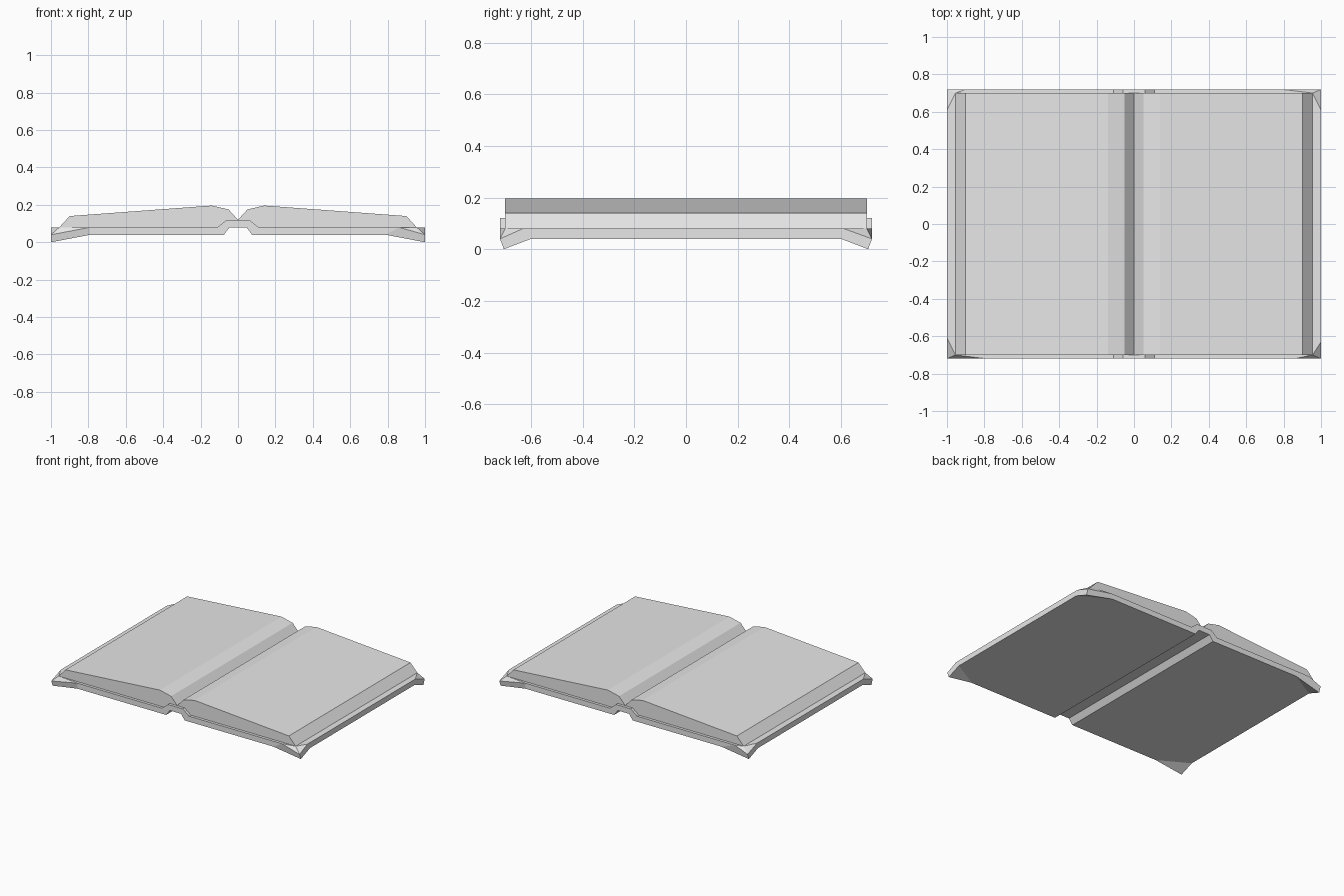
import bpy
import bmesh

cube = bpy.data.objects.get("Cube")
if cube:
    bpy.data.objects.remove(cube, do_unlink=True)

grey = bpy.data.materials.new("plain_grey")
grey.use_nodes = True
grey.diffuse_color = (0.8, 0.8, 0.8, 1)
grey.node_tree.nodes["Principled BSDF"].inputs["Base Color"].default_value = (0.8, 0.8, 0.8, 1)


def face(bm, *points):
    bm.faces.new([bm.verts.new(p) for p in points])


def finish(bm, name):
    bmesh.ops.remove_doubles(bm, verts=bm.verts, dist=0.0005)
    bmesh.ops.recalc_face_normals(bm, faces=bm.faces)
    mesh = bpy.data.meshes.new(name)
    bm.to_mesh(mesh)
    bm.free()
    mesh.materials.append(grey)
    bpy.context.collection.objects.link(bpy.data.objects.new(name, mesh))


def prism(bm, profile, depth, open_sides=()):
    """Extrude an xz profile from -depth to depth along y."""
    for y in (-depth, depth):
        face(bm, *[(x, y, z) for x, z in profile])
    for i, (x1, z1) in enumerate(profile):
        x2, z2 = profile[(i + 1) % len(profile)]
        if i not in open_sides:
            face(bm, (x1, -depth, z1), (x2, -depth, z2), (x2, depth, z2), (x1, depth, z1))


# Page blocks, one on each side of the gutter
page = [(0, 0.12), (0.05, 0.175), (0.14, 0.196), (0.9, 0.14),
        (0.955, 0.08), (0.11, 0.08), (0.06, 0.12)]
for name, s in (("left_pages", 1), ("right_pages", -1)):
    bm = bmesh.new()
    prism(bm, [(s * x, z) for x, z in page], 0.70)
    finish(bm, name)

# Cover: raised spine, open where the boards join it
W, D, LOW, HIGH = 1.0, 0.72, 0.04, 0.08
cover = bmesh.new()
half_spine = [(0.06, 0.12), (0.11, HIGH), (0.075, LOW), (0.045, HIGH)]
prism(cover, half_spine + [(-x, z) for x, z in reversed(half_spine)], D, open_sides=(1, 5))

# Where the top creases of each bent corner meet the board edges
creases = {(1, -1): (0.86, 0.63), (1, 1): (0.79, 0.61),
           (-1, -1): (0.79, 0.61), (-1, 1): (0.9, 0.61)}

for s in (1, -1):
    tops, bottoms, long_edge = [], [], []
    for t in (-1, 1):
        cx, cy = creases[s, t]
        # Corner points above and below
        inner_top, inner_low = (s * 0.11, t * D, HIGH), (s * 0.075, t * D, LOW)
        end_top, end_low = (s * cx, t * D, HIGH), (s * 0.79, t * D, LOW)
        mid = (s * 0.955, t * 0.70, HIGH)
        side_top, side_low = (s * W, t * cy, HIGH), (s * W, t * 0.6, LOW)
        tip_top, tip_low = (s * W, t * D, LOW), (s * W, t * 0.705, 0)
        # Bent corner
        face(cover, end_top, tip_top, mid)
        face(cover, mid, tip_top, side_top)
        face(cover, end_low, tip_low, side_low)
        # Board end
        face(cover, inner_top, end_top, end_low, inner_low)
        face(cover, end_top, tip_top, tip_low, end_low)
        # Part of the long edge by the corner
        face(cover, side_top, tip_top, tip_low, side_low)
        order = 1 if t < 0 else -1
        tops += [inner_top, end_top, mid, side_top][::order]
        bottoms += [inner_low, end_low, side_low][::order]
        long_edge += [side_top, side_low][::order]
    face(cover, *tops)
    face(cover, *bottoms)
    face(cover, *long_edge)
finish(cover, "cover")
